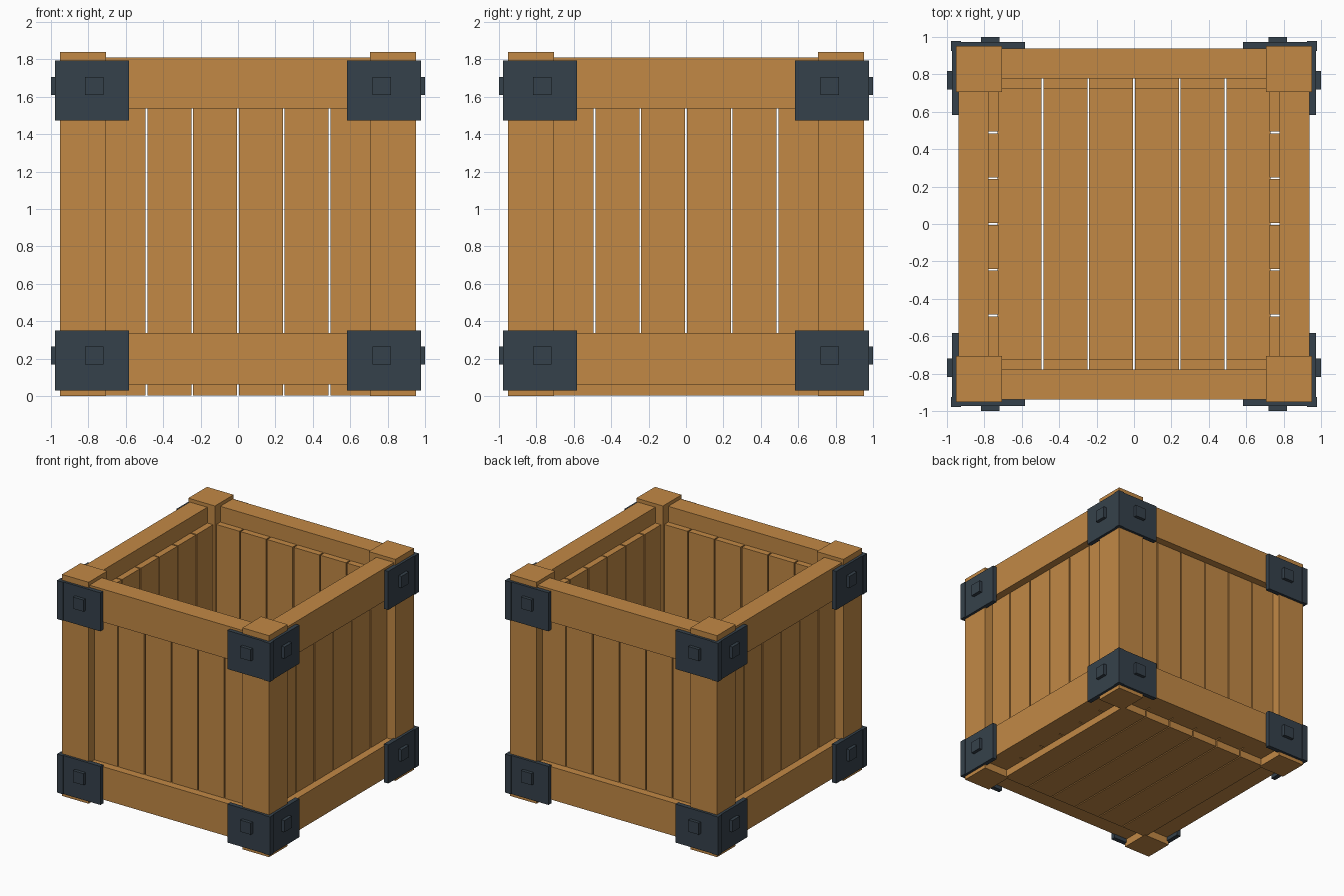
import bpy, bmesh
from mathutils import Matrix, Vector

if "Cube" in bpy.data.objects:
    bpy.data.objects.remove(bpy.data.objects["Cube"])

def material(name, rgb):
    m = bpy.data.materials.new(name)
    m.diffuse_color = (*rgb, 1)
    m.use_nodes = True
    m.node_tree.nodes["Principled BSDF"].inputs["Base Color"].default_value = m.diffuse_color
    return m

wood = material("warm wood", (0.54, 0.25, 0.060))
iron = material("dark iron", (0.036, 0.053, 0.070))

def boxes(name, items, mat, turns=0):
    """One object from (min, max) boxes, turned by quarter turns about z."""
    bm = bmesh.new()
    for lo, hi in items:
        lo, hi = Vector(lo), Vector(hi)
        size = Matrix.Diagonal((*(hi - lo), 1))
        bmesh.ops.create_cube(bm, size=1, matrix=Matrix.Translation((lo + hi) / 2) @ size)
    bmesh.ops.rotate(bm, verts=bm.verts, matrix=Matrix.Rotation(turns * 1.5707963268, 3, 'Z'))
    me = bpy.data.meshes.new(name)
    bm.to_mesh(me)
    bm.free()
    me.materials.append(mat)
    ob = bpy.data.objects.new(name, me)
    bpy.context.collection.objects.link(ob)
    return ob

PITCH, GAP = 0.2445, 0.010
spans = [((i - 3) * PITCH + GAP / 2, (i - 2) * PITCH - GAP / 2) for i in range(6)]

# floor boards running front to back
boxes("floor_boards", [((a, -0.73, 0.003), (b, 0.73, 0.063)) for a, b in spans], wood)

for k, side in enumerate(("front", "right", "back", "left")):
    # upright wall planks
    boxes(side + "_planks", [((a, -0.875, 0.064), (b, -0.725, 1.68)) for a, b in spans], wood, k)
    # lower and upper rails
    for level, z0, z1 in (("lower", 0.063, 0.336), ("upper", 1.538, 1.811)):
        boxes(f"{side}_{level}_rail",
              [((-0.72, -0.939, z0), (0.72, -0.777, z1))], wood, k)
    # corner post
    boxes(side + "_corner_post", [((-0.952, -0.952, 0), (-0.707, -0.707, 1.84))], wood, k)
    # corner brackets: two plates and a slightly proud corner, with square bolts
    for level, z in (("lower", 0.031), ("upper", 1.473)):
        top = z + 0.32
        boxes(f"{side}_{level}_bracket", [
            ((-0.979, -0.979, z), (-0.925, -0.925, top)),
            ((-0.973, -0.925, z), (-0.935, -0.583, top)),
            ((-0.925, -0.973, z), (-0.583, -0.935, top))], iron, k)
        boxes(f"{side}_{level}_bolts", [
            ((-0.817, -1.0, z + 0.137), (-0.72, -0.965, z + 0.234)),
            ((-1.0, -0.817, z + 0.137), (-0.965, -0.72, z + 0.234))], iron, k)
